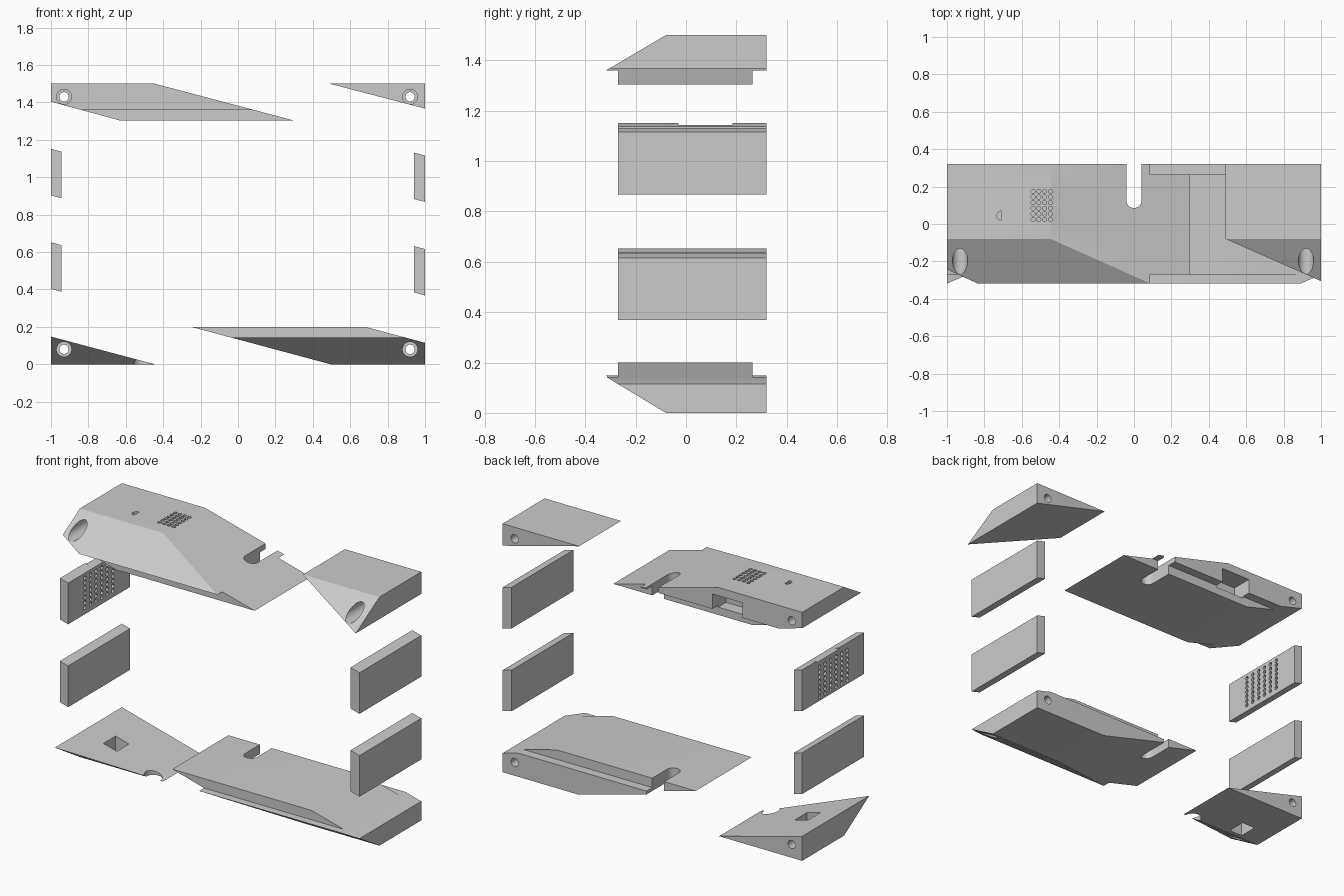
import bpy, bmesh
from math import sin, cos, pi

if "Cube" in bpy.data.objects:
    bpy.data.objects.remove(bpy.data.objects["Cube"])


def to3(axis, a, b, t):
    return {'X': (t, a, b), 'Y': (a, t, b), 'Z': (a, b, t)}[axis]


def prisms(name, profiles, axis, lo, hi):
    """Extrude one or more flat profiles along an axis into one mesh."""
    bm = bmesh.new()
    for pts in profiles:
        f = bm.faces.new([bm.verts.new(to3(axis, a, b, lo)) for a, b in pts])
        ext = bmesh.ops.extrude_face_region(bm, geom=[f])['geom']
        d = to3(axis, 0, 0, hi - lo)
        bmesh.ops.translate(bm, vec=d, verts=[g for g in ext if isinstance(g, bmesh.types.BMVert)])
    bmesh.ops.recalc_face_normals(bm, faces=bm.faces)
    me = bpy.data.meshes.new(name)
    bm.to_mesh(me)
    bm.free()
    ob = bpy.data.objects.new(name, me)
    bpy.context.collection.objects.link(ob)
    return ob


def circle(a, b, r, n=24, start=0.0, sweep=2 * pi):
    full = abs(sweep - 2 * pi) < 1e-6
    return [(a + r * cos(start + sweep * i / (n if full else n - 1)),
             b + r * sin(start + sweep * i / (n if full else n - 1))) for i in range(n)]


def rect(a0, a1, b0, b1):
    return [(a0, b0), (a1, b0), (a1, b1), (a0, b1)]


def combine(ob, tool, op='DIFFERENCE'):
    m = ob.modifiers.new("cut", 'BOOLEAN')
    m.operation, m.object, m.solver = op, tool, 'EXACT'
    bpy.context.view_layer.update()
    bpy.context.view_layer.objects.active = ob
    bpy.ops.object.modifier_apply(modifier=m.name)
    bpy.data.objects.remove(tool)


def cut(ob, profiles, axis, lo, hi):
    combine(ob, prisms("cutter", profiles, axis, lo, hi))


def shell(name, front, side):
    """Front outline intersected with the side outline."""
    ob = prisms(name, [front], 'Y', -0.5, 0.5)
    combine(ob, prisms("side_cutter", [side], 'X', -1.5, 1.5), 'INTERSECT')
    return ob


def screw_hole(ob, x, z):
    cut(ob, [circle(x, z, 0.04, 32)], 'Y', -0.6, 0.25)
    cut(ob, [circle(x, z, 0.025)], 'Y', 0.2, 0.6)


# Side outlines: sloped front, flat back, narrower tongue
def side_outline(flip):
    pts = [(-0.317, 1.36), (-0.08, 1.5), (-0.08, 1.6), (0.32, 1.6), (0.32, 1.36),
           (0.265, 1.36), (0.265, 1.2), (-0.27, 1.2), (-0.27, 1.36)]
    return [(y, 1.503 - z if flip and z < 1.5 else (1.5 - z if flip else z)) for y, z in pts]


top_side, bottom_side = side_outline(False), side_outline(True)
slot = [(-0.04, 0.5)] + circle(0, 0.125, 0.04, 17, pi, pi) + [(0.04, 0.5)]

# Top main shell
top_main = shell("top_main_shell", [(-1, 1.5), (-0.445, 1.5), (0.3, 1.303), (-0.63, 1.303), (-1, 1.404)], top_side)
screw_hole(top_main, -0.93, 1.43)
cut(top_main, [slot], 'Z', 1.2, 1.6)
cut(top_main, [circle(-0.54 + 0.031 * i, 0.024 + 0.03 * j, 0.011, 12)
               for i in range(4) for j in range(6)], 'Z', 1.44, 1.6)
cut(top_main, [circle(-0.708, 0.045, 0.025, 12, pi / 2, pi)], 'Z', 1.44, 1.6)
cut(top_main, [rect(-0.6, -0.4, 1.35, 1.45)], 'Y', 0.19, 0.5)

# Top corner wedge
top_corner = shell("top_corner_wedge", [(0.49, 1.5), (1, 1.5), (1, 1.367)], top_side)
screw_hole(top_corner, 0.92, 1.43)

# Bottom main shell
bottom_main = shell("bottom_main_shell", [(1, 0), (0.495, 0), (-0.25, 0.2), (0.68, 0.2), (1, 0.115)], bottom_side)
screw_hole(bottom_main, 0.92, 0.08)
cut(bottom_main, [slot], 'Z', -0.2, 0.4)

# Bottom corner wedge with square window and round cable notch
wedge_side = [(-0.08, -0.1), (-0.08, 0), (-0.317, 0.147), (-0.317, 0.3), (0.32, 0.3), (0.32, -0.1)]
bottom_corner = shell("bottom_corner_wedge", [(-1, 0), (-0.445, 0), (-1, 0.148)], wedge_side)
screw_hole(bottom_corner, -0.93, 0.08)
cut(bottom_corner, [rect(-0.86, -0.77, -0.055, 0.06)], 'Z', -0.2, 0.4)
cut(bottom_corner, [circle(-0.51, -0.08, 0.05)], 'Z', -0.2, 0.4)

# End panels, two on each side
for level, dz in (("upper", 0.0), ("lower", -0.5)):
    for end, x0, x1, z0, z1 in (("left", -1, -0.945, 0.903, 1.152), ("right", 0.94, 1, 0.884, 1.132)):
        drop = 0.268 * (x1 - x0)
        p = prisms(f"{level}_{end}_panel",
                   [[(x0, z0 + dz), (x1, z0 - drop + dz), (x1, z1 - drop + dz), (x0, z1 + dz)]],
                   'Y', -0.27, 0.32)
        if (level, end) == ("upper", "left"):  # vent grid and shallow top notch
            cut(p, [circle(-0.11 + 0.053 * i, 0.928 + 0.03 * j, 0.012, 12)
                    for i in range(6) for j in range(7)], 'X', -1.2, -0.8)
            cut(p, [rect(-0.03, 0.185, 1.143, 1.3)], 'X', -1.2, -0.8)

# Crisp edges, smooth hole walls
for ob in bpy.context.scene.objects:
    ob.select_set(True)
bpy.ops.object.shade_smooth_by_angle()
